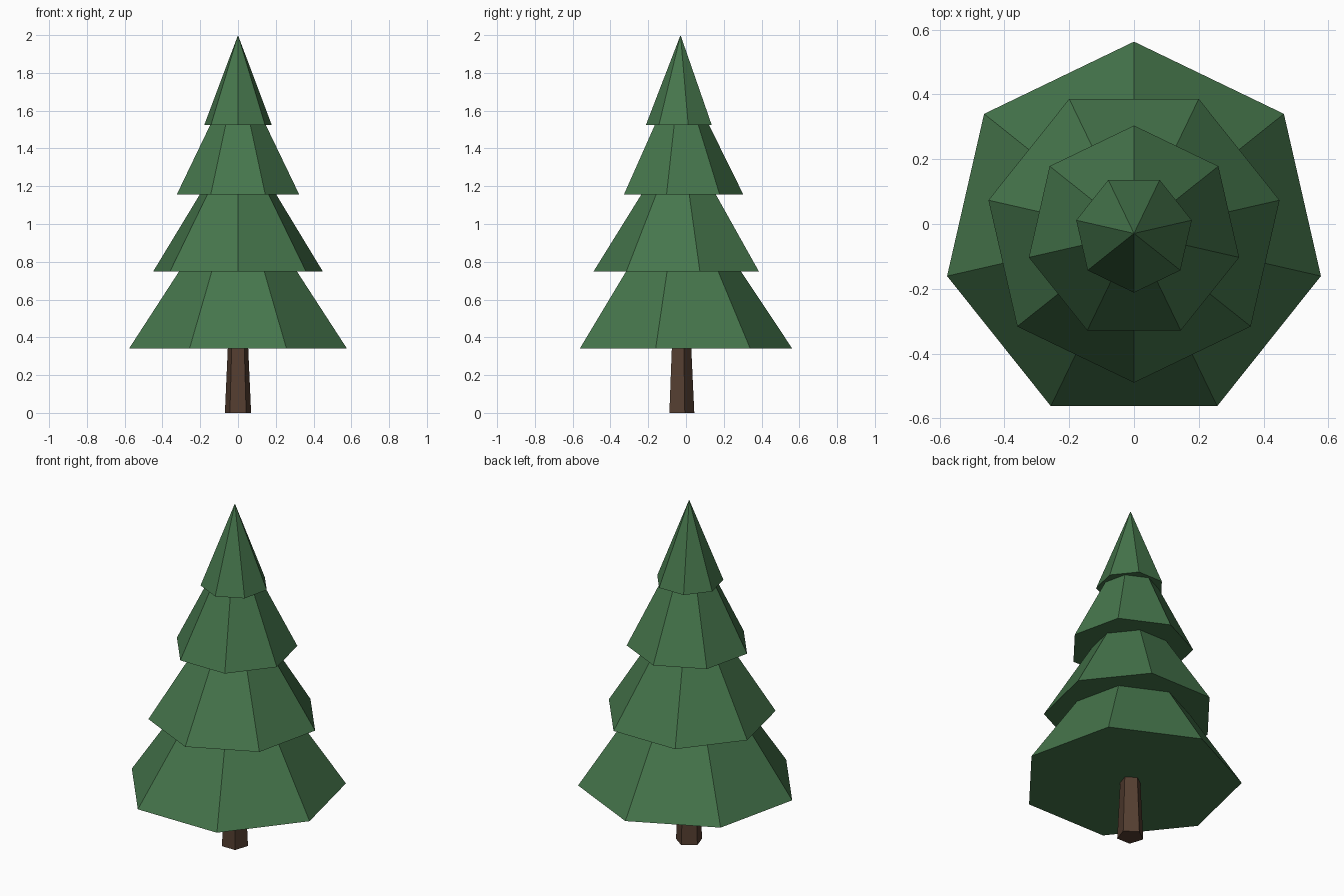
import bpy
import math

cube = bpy.data.objects.get("Cube")
if cube:
    bpy.data.objects.remove(cube, do_unlink=True)

AXIS_Y = -0.029  # trunk axis, so that the odd-sided base is centred


def material(name, colour):
    mat = bpy.data.materials.new(name)
    mat.use_nodes = True
    mat.diffuse_color = colour
    mat.node_tree.nodes["Principled BSDF"].inputs["Base Color"].default_value = colour
    return mat


def tapered(name, mat, sides, r_low, r_high, z_low, z_high, point_back):
    """Flat-shaded cone with one corner pointing to the back or the front."""
    bpy.ops.mesh.primitive_cone_add(
        vertices=sides, radius1=r_low, radius2=r_high, depth=z_high - z_low,
        location=(0, AXIS_Y, (z_low + z_high) / 2))
    obj = bpy.context.object
    obj.name = name
    # turn the mesh so that its first corner (at +y) faces the wanted way
    first = max((v.co for v in obj.data.vertices if v.co.z < 0), key=lambda c: c.y)
    turn = math.pi / 2 - math.atan2(first.y, first.x)
    obj.rotation_euler.z = turn + (0 if point_back else math.pi)
    obj.data.materials.append(mat)
    return obj


green = material("pine green", (0.061, 0.181, 0.072, 1))
brown = material("bark brown", (0.089, 0.048, 0.030, 1))

# Trunk
tapered("trunk", brown, 5, 0.073, 0.056, 0.0, 0.36, True)

# Foliage tiers, alternately turned: name, radius, bottom, tip
tiers = [
    ("bottom_foliage", 0.592, 0.34, 1.23),
    ("lower_foliage", 0.461, 0.748, 1.49),
    ("upper_foliage", 0.333, 1.155, 1.83),
    ("top_foliage", 0.183, 1.525, 2.0),
]
for i, (name, radius, low, tip) in enumerate(tiers):
    tapered(name, green, 7, radius, 0.0, low, tip, i % 2 == 0)
